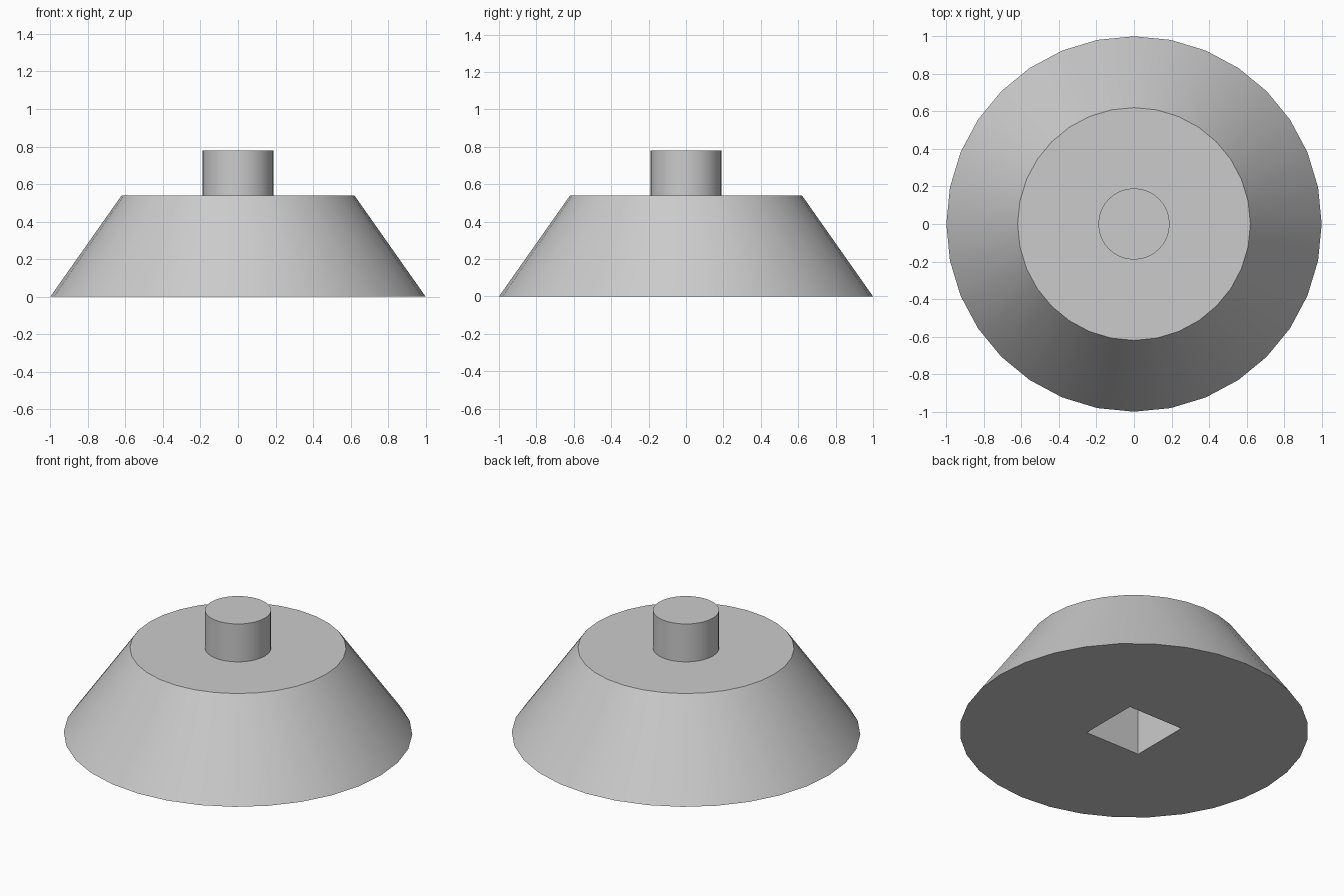
import bpy
from math import radians

default_cube = bpy.data.objects.get("Cube")
if default_cube:
    bpy.data.objects.remove(default_cube, do_unlink=True)

grey = bpy.data.materials.new("light_grey")
grey.use_nodes = True
colour = (0.6, 0.6, 0.6, 1)
grey.diffuse_color = colour
grey.node_tree.nodes["Principled BSDF"].inputs["Base Color"].default_value = colour


def frustum(name, bottom_radius, top_radius, bottom, top):
    """Upright round part with flat ends and smooth sides."""
    bpy.ops.mesh.primitive_cone_add(
        vertices=32, radius1=bottom_radius, radius2=top_radius,
        depth=top - bottom, location=(0, 0, (bottom + top) / 2))
    part = bpy.context.object
    part.name = name
    part.data.materials.append(grey)
    return part


# Tapered body and the peg on top
base = frustum("tapered_base", 1.0, 0.62, 0, 0.54)
peg = frustum("top_peg", 0.19, 0.19, 0.54, 0.78)

# Square socket cut up into the underside
side = 0.385
overlap = 0.1
bpy.ops.mesh.primitive_cube_add(size=1, location=(0, 0, (side - overlap) / 2))
cutter = bpy.context.object
cutter.name = "socket_cutter"
cutter.scale = (side, side, side + overlap)
cutter.hide_render = True
cutter.data.materials.append(grey)

cut = base.modifiers.new("socket", 'BOOLEAN')
cut.operation = 'DIFFERENCE'
cut.solver = 'EXACT'
cut.object = cutter
bpy.context.view_layer.objects.active = base
bpy.ops.object.modifier_apply(modifier=cut.name)
bpy.data.objects.remove(cutter, do_unlink=True)

# Smooth sides with crisp rims
for part in (base, peg):
    bpy.ops.object.select_all(action='DESELECT')
    part.select_set(True)
    bpy.context.view_layer.objects.active = part
    bpy.ops.object.shade_smooth_by_angle(angle=radians(30))
